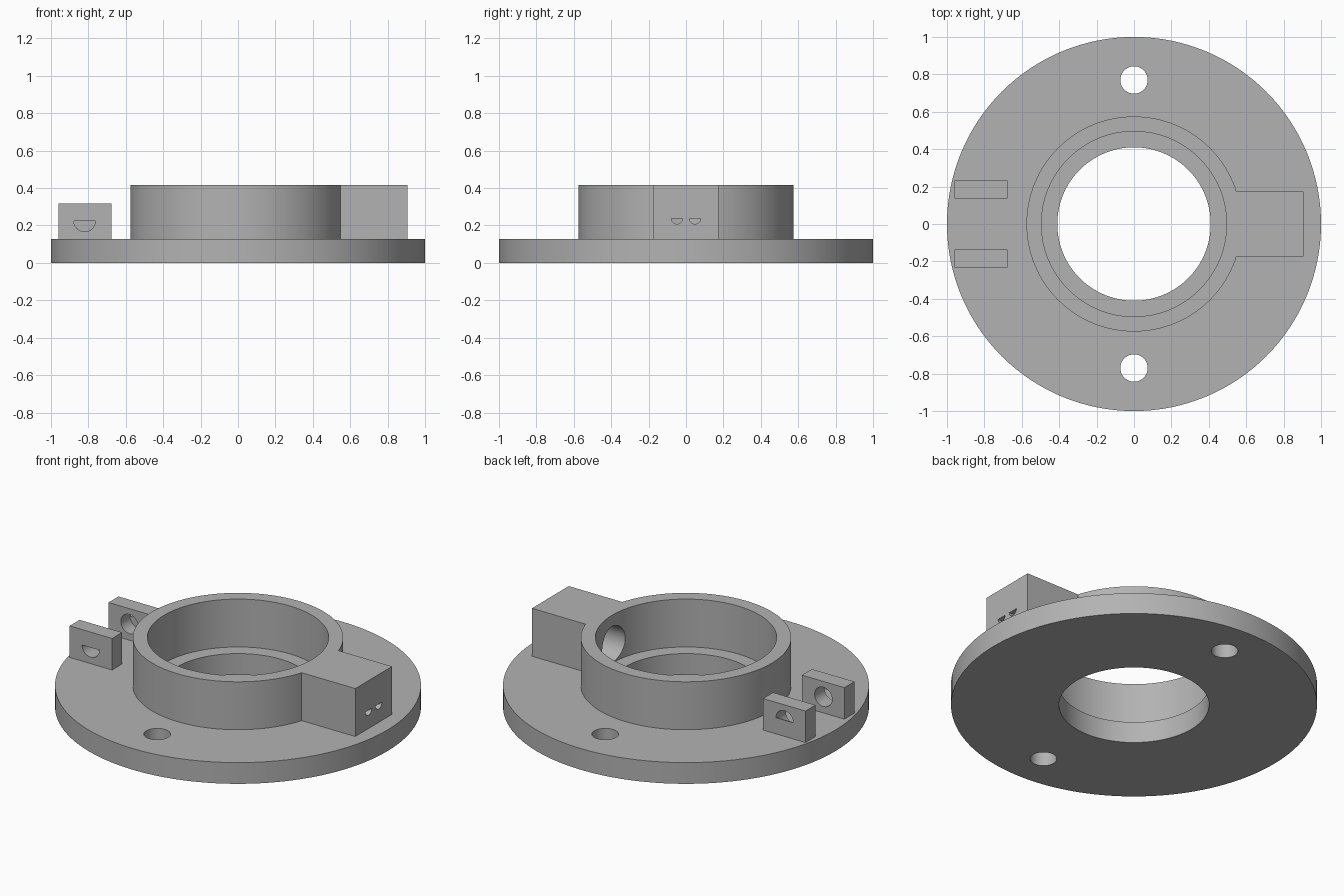
import bpy, bmesh, math
from mathutils import Vector

if "Cube" in bpy.data.objects:
    bpy.data.objects.remove(bpy.data.objects["Cube"])

grey = bpy.data.materials.new("plain grey")
grey.use_nodes = True
GREY = (0.45, 0.45, 0.45, 1)
grey.diffuse_color = GREY
grey.node_tree.nodes["Principled BSDF"].inputs["Base Color"].default_value = GREY

TOP, RIM = 0.128, 0.417


def finish(name, bm):
    bmesh.ops.recalc_face_normals(bm, faces=bm.faces)
    mesh = bpy.data.meshes.new(name)
    bm.to_mesh(mesh)
    bm.free()
    mesh.materials.append(grey)
    obj = bpy.data.objects.new(name, mesh)
    bpy.context.scene.collection.objects.link(obj)
    return obj


def lathe(name, profile, steps):
    bm = bmesh.new()
    verts = [bm.verts.new((r, 0, z)) for r, z in profile]
    edges = [bm.edges.new((verts[i - 1], verts[i])) for i in range(len(verts))]
    bmesh.ops.spin(bm, geom=verts + edges, cent=(0, 0, 0), axis=(0, 0, 1),
                   angle=math.tau, steps=steps, use_merge=True)
    bmesh.ops.remove_doubles(bm, verts=bm.verts, dist=1e-5)
    return finish(name, bm)


def box(name, low, high):
    bm = bmesh.new()
    bmesh.ops.create_cube(bm, size=1)
    low, high = Vector(low), Vector(high)
    for v in bm.verts:
        v.co = (low + high) / 2 + v.co * (high - low)
    return finish(name, bm)


def drill(axis, centre, radius, length, start=0, span=math.tau, steps=48):
    """Full or half round cutter running from centre along an axis."""
    count = steps if span == math.tau else steps + 1
    bm = bmesh.new()
    ring = []
    for i in range(count):
        a = start + span * i / steps
        u, w = radius * math.cos(a), radius * math.sin(a)
        offset = {"x": (0, u, w), "y": (u, 0, w), "z": (u, w, 0)}[axis]
        ring.append(bm.verts.new(Vector(centre) + Vector(offset)))
    face = bm.faces.new(ring)
    out = bmesh.ops.extrude_face_region(bm, geom=[face])
    shift = Vector([length if axis == k else 0 for k in "xyz"])
    for g in out["geom"]:
        if isinstance(g, bmesh.types.BMVert):
            g.co += shift
    return finish("drill", bm)


def combine(target, tool, operation):
    mod = target.modifiers.new("join", "BOOLEAN")
    mod.object, mod.operation, mod.solver = tool, operation, "EXACT"
    bpy.context.view_layer.update()
    graph = bpy.context.evaluated_depsgraph_get()
    mesh = bpy.data.meshes.new_from_object(target.evaluated_get(graph))
    target.modifiers.clear()
    target.data = mesh
    bpy.data.objects.remove(tool)


# Round flange with raised collar and an inner ledge
body = lathe("flange_and_collar", [
    (0.41, 0), (1, 0), (1, TOP), (0.575, TOP), (0.575, RIM),
    (0.495, RIM), (0.495, TOP), (0.41, TOP)], 128)

# Side housing joined to the collar
combine(body, box("housing", (0.525, -0.175, 0.1), (0.905, 0.175, RIM)), "UNION")

# Mounting holes
for side in (-1, 1):
    combine(body, drill("z", (0, side * 0.77, -0.1), 0.073, 0.5), "DIFFERENCE")

# Round socket from the bore, and two half-round wire slots to the outside
combine(body, drill("x", (0.4, 0, 0.24), 0.11, 0.36), "DIFFERENCE")
for y in (-0.048, 0.048):
    combine(body, drill("x", (0.7, y, 0.238), 0.03, 0.3, math.pi, math.pi),
            "DIFFERENCE")

# Pair of ears: round socket inside, half-round opening on the outer face
parts = [body]
for side, name, start in ((-1, "front_ear", math.pi), (1, "back_ear", 0)):
    ys = sorted((side * 0.1375, side * 0.2325))
    ear = box(name, (-0.96, ys[0], 0.1), (-0.677, ys[1], 0.318))
    hole = (-0.82, side * 0.1, 0.225)
    combine(ear, drill("y", hole, 0.058, side * 0.125), "DIFFERENCE")
    combine(ear, drill("y", hole, 0.058, side * 0.2, start, math.pi), "DIFFERENCE")
    parts.append(ear)

# Smooth curved walls, crisp edges
bpy.ops.object.select_all(action="DESELECT")
for obj in parts:
    obj.select_set(True)
bpy.context.view_layer.objects.active = body
bpy.ops.object.shade_smooth_by_angle(angle=math.radians(30))
